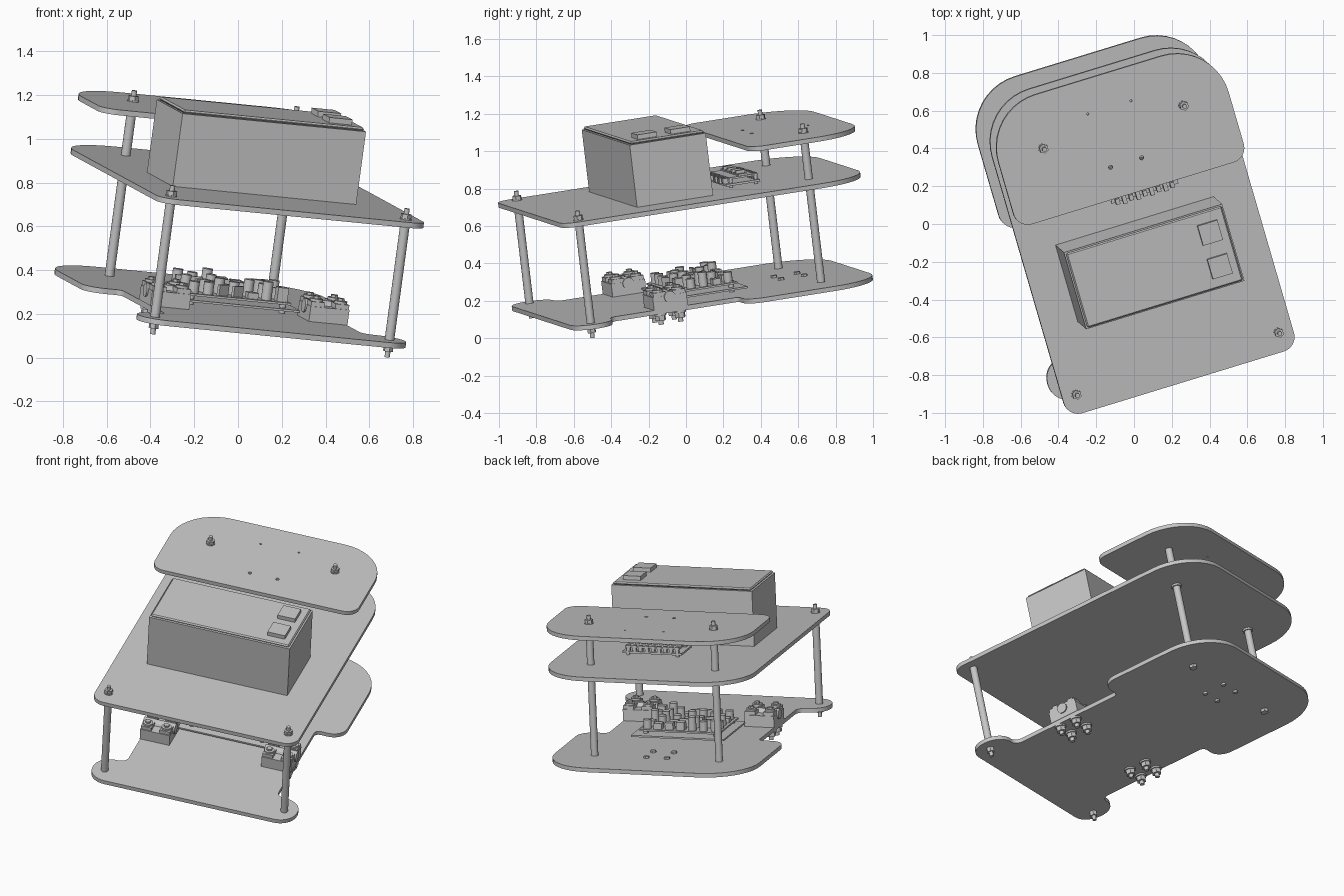
import bpy, bmesh, math, random
from mathutils import Vector, Matrix

cube = bpy.data.objects.get("Cube")
if cube:
    bpy.data.objects.remove(cube, do_unlink=True)
random.seed(4)

mat = bpy.data.materials.new("plain grey")
mat.use_nodes = True
GREY = (0.565, 0.565, 0.565, 1)
mat.diffuse_color = GREY
mat.node_tree.nodes["Principled BSDF"].inputs["Base Color"].default_value = GREY

# The whole chassis leans: its own axes and origin
W = Vector((0.133, -0.117, 0.984)).normalized()
V = W.cross(Vector((0.95, 0.293, -0.107))).normalized()
U = V.cross(W)
FRAME = Matrix((U, V, W)).transposed().to_4x4()
FRAME.translation = U * -0.06 + V * -0.002
LOW, MID, TOP, THICK = 0.232, 0.791, 1.042, 0.025


def finish(name, mesh):
    mesh.materials.clear()
    mesh.materials.append(mat)
    ob = bpy.data.objects.new(name, mesh)
    bpy.context.scene.collection.objects.link(ob)
    ob.matrix_world = FRAME
    return ob


class Part:
    """Collects boxes and cylinders into one named object."""

    def __init__(self, name):
        self.name, self.bm = name, bmesh.new()

    def box(self, x, y, z, sx, sy, sz, turn=0, bevel=0):
        m = (Matrix.Translation((x, y, z + sz / 2)) @ Matrix.Rotation(turn, 4, "Z")
             @ Matrix.Diagonal((sx, sy, sz, 1)))
        new = bmesh.ops.create_cube(self.bm, size=1, matrix=m)["verts"]
        if bevel:
            edges = {e for v in new for e in v.link_edges}
            bmesh.ops.bevel(self.bm, geom=list(edges), offset=bevel, segments=1, affect="EDGES")

    def rod(self, x, y, z, r, h, sides=16, r2=None, axis=None):
        m = Matrix.Translation((x, y, z + h / 2))
        if axis:
            m = Matrix.Translation((x, y, z)) @ Matrix.Rotation(math.pi / 2, 4, axis)
        bmesh.ops.create_cone(self.bm, cap_ends=True, segments=sides, radius1=r,
                              radius2=r if r2 is None else r2, depth=h, matrix=m)

    def done(self, smooth=True):
        mesh = bpy.data.meshes.new(self.name)
        self.bm.to_mesh(mesh)
        self.bm.free()
        ob = finish(self.name, mesh)
        if smooth:
            bpy.ops.object.select_all(action="DESELECT")
            ob.select_set(True)
            bpy.context.view_layer.objects.active = ob
            bpy.ops.object.shade_smooth_by_angle(angle=math.radians(40))


def rounded(corners, steps=10):
    """Outline with a fillet of its own radius at every corner (x, y, r)."""
    out, n = [], len(corners)
    pts = [Vector((c[0], c[1], 0)) for c in corners]
    for i, p in enumerate(pts):
        r = corners[i][2]
        d1 = (pts[i - 1] - p).normalized()
        d2 = (pts[(i + 1) % n] - p).normalized()
        half = d1.angle(d2) / 2
        centre = p + (d1 + d2).normalized() * (r / math.sin(half))
        reach = r / math.tan(half)
        a = (p + d1 * reach - centre).normalized()
        b = (p + d2 * reach - centre).normalized()
        out += [centre + a.slerp(b, k / steps) * r for k in range(steps + 1)]
    return out


def plate(name, half, level, holes=()):
    """Flat sheet from the left half of its outline, front to back."""
    corners = half + [(-x, y, r) for x, y, r in reversed(half)]
    loops = [rounded(corners)]
    for x, y, r in holes:
        loops.append([Vector((x + r * math.cos(t * math.pi / 6),
                              y + r * math.sin(t * math.pi / 6), 0)) for t in range(12)])
    curve = bpy.data.curves.new(name, "CURVE")
    curve.dimensions, curve.fill_mode = "2D", "BOTH"
    curve.extrude = THICK / 2
    for loop in loops:
        s = curve.splines.new("POLY")
        s.points.add(len(loop) - 1)
        for q, co in zip(s.points, loop):
            q.co = (co.x, co.y, 0, 1)
        s.use_cyclic_u = True
    temp = bpy.data.objects.new(name + "_outline", curve)
    mesh = bpy.data.meshes.new_from_object(temp)
    bpy.data.objects.remove(temp)
    mesh.transform(Matrix.Translation((0, 0, level - THICK / 2)))
    mesh.name = name
    finish(name, mesh)


# Three sheets sharing the same rounded back
back = (0.64, 0.978, 0.29)
plate("bottom_plate", [(0.64, -0.765, 0.11), (0.64, -0.535, 0.11), (0.47, -0.535, 0.05),
                       (0.47, 0.2, 0.03), (0.64, 0.2, 0.09), back], LOW)
plate("middle_plate", [(0.64, -0.765, 0.08), back], MID)
plate("top_plate", [(0.64, 0.32, 0.08), back], TOP,
      [(-0.112, 0.797, 0.006), (0.128, 0.797, 0.006),
       (-0.075, 0.488, 0.011), (0.098, 0.488, 0.011)])

# Posts with nuts and screw ends
posts, nuts = Part("posts"), Part("post_nuts")
for side in (-1, 1):
    x, front, rear = side * 0.5625, -0.66, 0.69
    posts.rod(x, front, LOW, 0.022, MID - THICK - LOW)
    posts.rod(side * 0.39, rear, LOW, 0.022, MID - THICK - LOW)
    posts.rod(side * 0.39, rear, MID, 0.022, TOP - THICK - MID)
    for px, py, z in ((x, front, MID), (side * 0.39, rear, TOP)):
        nuts.rod(px, py, z, 0.027, 0.005)
        nuts.rod(px, py, z + 0.005, 0.025, 0.02, 6)
        nuts.rod(px, py, z + 0.025, 0.012, 0.025)
    nuts.rod(x, front, LOW - THICK - 0.028, 0.023, 0.028, 6)
    nuts.rod(x, front, LOW - THICK - 0.056, 0.012, 0.028)
    nuts.rod(side * 0.39, rear, LOW - THICK - 0.018, 0.024, 0.018, 6)
    nuts.rod(side * 0.39, rear, MID - THICK - 0.012, 0.03, 0.012)
    for y in (0.565, 0.695):
        nuts.rod(side * 0.065, y, LOW, 0.018, 0.012, 6)
        nuts.rod(side * 0.065, y, LOW - THICK - 0.012, 0.014, 0.012)
posts.done()
nuts.done()

# Battery case with a lid and two terminals
case = Part("battery_case")
case.box(-0.008, -0.076, MID, 0.88, 0.428, 0.338)
case.done(False)
lid = Part("battery_lid")
lid.box(-0.008, -0.076, MID + 0.338, 0.865, 0.414, 0.016, bevel=0.007)
lid.done(False)
terminals = Part("battery_terminals")
for y in (0.015, -0.172):
    terminals.box(0.325, y, MID + 0.354, 0.11, 0.11, 0.025)
terminals.done(False)

# Pair of clamp blocks bolted through the bottom sheet
for side, label in ((-1, "right"), (1, "left")):
    block, bolts = Part(label + "_clamp_block"), Part(label + "_clamp_bolts")
    cx, cy, under = side * 0.38, -0.18, LOW - THICK
    block.box(cx, cy, LOW, 0.185, 0.19, 0.07)
    for dx in (-0.058, 0.058):
        for dy in (-0.055, 0.055):
            px, py = cx + dx, cy + dy
            block.box(px, py, LOW + 0.07, 0.065, 0.07, 0.022)
            bolts.rod(px, py, LOW + 0.092, 0.03, 0.012)
            bolts.rod(px, py, LOW + 0.104, 0.017, 0.012, 6)
            bolts.rod(px, py, under - 0.01, 0.034, 0.01)
            bolts.rod(px, py, under - 0.038, 0.029, 0.028, 6)
            bolts.rod(px, py, under - 0.06, 0.014, 0.022)
    block.rod(cx, cy, LOW + 0.06, 0.032, 0.2, axis="Y")
    block.done(False)
    bolts.done()

# Main circuit boards, stacked on short spacers
boards, chips = Part("main_circuit_boards"), Part("main_board_components")
boards.box(0, 0.1, LOW + 0.015, 0.58, 0.42, 0.01)
boards.box(0, 0.09, LOW + 0.042, 0.5, 0.36, 0.01)
for x in (-0.22, 0.22):
    for y in (-0.06, 0.24):
        boards.rod(x, y, LOW, 0.015, 0.06)
floor = LOW + 0.052
for i in range(7):
    for j in range(5):
        x, y = -0.21 + i * 0.07, -0.05 + j * 0.07
        kind = random.random()
        if kind < 0.35:
            chips.rod(x, y, floor, 0.024, random.uniform(0.05, 0.085))
        elif kind < 0.75:
            chips.box(x, y, floor, 0.05, 0.045, random.uniform(0.02, 0.07))
        else:
            chips.box(x, y, floor, 0.06, 0.015, 0.05, turn=random.choice((0, 0.5)))
boards.done(False)
chips.done()

# Small controller board on the middle sheet
ctrl, pins = Part("controller_board"), Part("controller_board_components")
ctrl.box(0.085, 0.36, MID + 0.012, 0.37, 0.19, 0.012)
ctrl.box(0.085, 0.37, MID + 0.045, 0.34, 0.16, 0.01)
for x in (-0.07, 0.24):
    for y in (0.3, 0.44):
        ctrl.rod(x, y, MID, 0.01, 0.05)
for i in range(9):
    x = -0.07 + i * 0.038
    pins.box(x, 0.27, MID + 0.024, 0.022, 0.03 + 0.015 * (i % 2), 0.03)
    pins.box(x, 0.44, MID + 0.024, 0.022, 0.02, 0.035)
    pins.box(x, 0.37, MID + 0.055, 0.024, 0.05, 0.01 + 0.015 * (i % 2))
ctrl.done(False)
pins.done(False)
